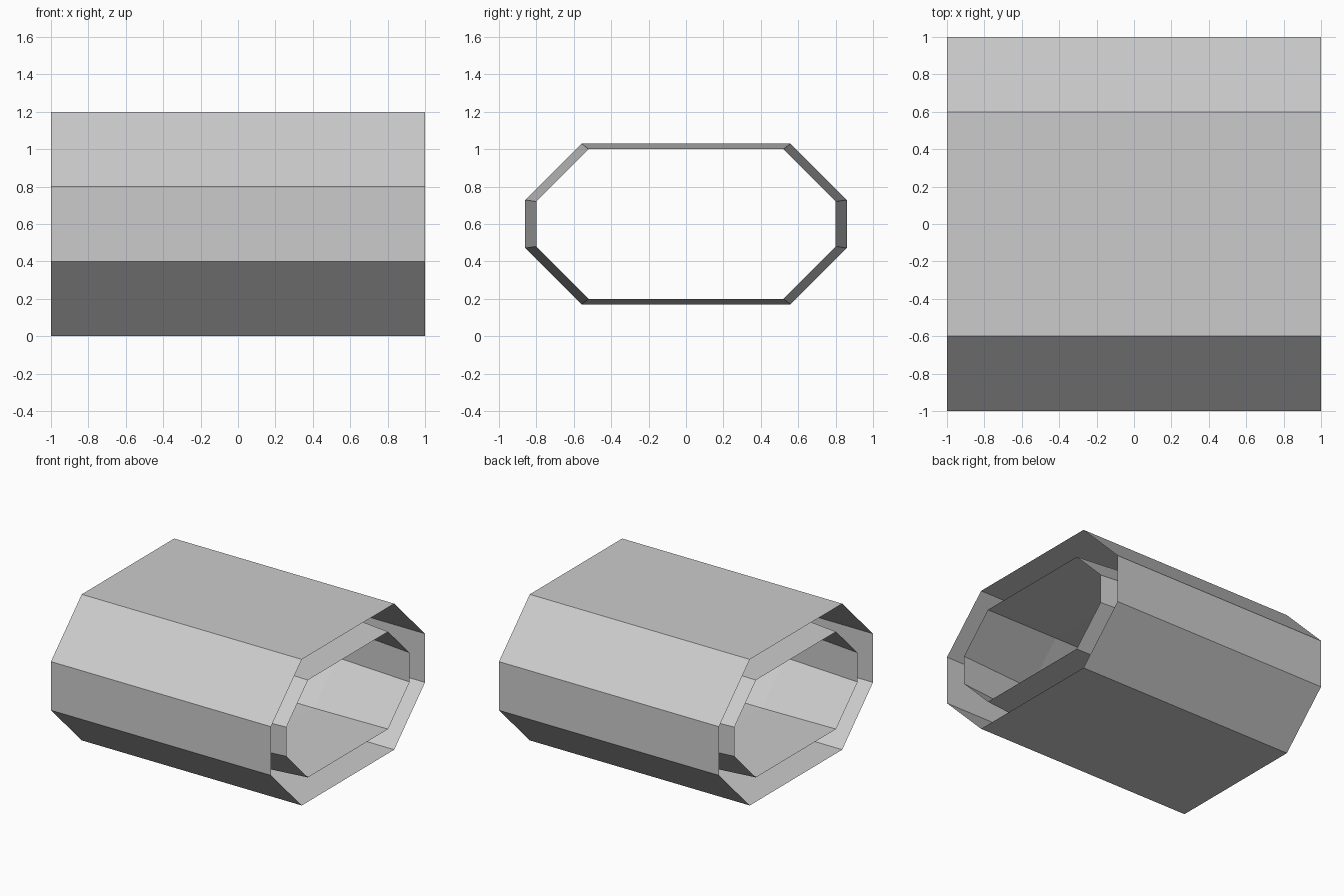
import bpy
import bmesh

if "Cube" in bpy.data.objects:
    bpy.data.objects.remove(bpy.data.objects["Cube"])

CZ = 0.6  # height of the tube axis


def octagon(hy, hz, ey, ez):
    """Chamfered-rectangle section: half sizes and half lengths of the straight edges."""
    return [(ey, hz), (hy, ez), (hy, -ez), (ey, -hz),
            (-ey, -hz), (-hy, -ez), (-hy, ez), (-ey, hz)]


def open_tube(name, section, stations, inward=False):
    """Skin an open tube along x; stations are (x, section scale)."""
    bm = bmesh.new()
    rings = [[bm.verts.new((x, y * s, CZ + z * s)) for y, z in section]
             for x, s in stations]
    n = len(section)
    for a, b in zip(rings, rings[1:]):
        for i in range(n):
            j = (i + 1) % n
            quad = (a[i], b[i], b[j], a[j])
            bm.faces.new(quad if inward else quad[::-1])
    bm.normal_update()
    # make the facing explicit: away from, or towards, the axis
    for f in bm.faces:
        c = f.calc_center_median()
        outward = f.normal.y * c.y + f.normal.z * (c.z - CZ) > 0
        if outward == inward:
            f.normal_flip()
    mesh = bpy.data.meshes.new(name)
    bm.to_mesh(mesh)
    bm.free()
    obj = bpy.data.objects.new(name, mesh)
    bpy.context.collection.objects.link(obj)
    return obj


# Outer shell: straight, open at both ends
open_tube("outer_shell", octagon(1.0, 0.6, 0.6, 0.2), [(-1, 1), (1, 1)])

# Inner liner: slightly wider in the middle than at its open ends
W = 0.86 / 0.8
open_tube("inner_liner", octagon(0.8, 0.4, 0.52, 0.12),
          [(-1, 1), (-0.3, W), (0.3, W), (1, 1)], inward=True)
